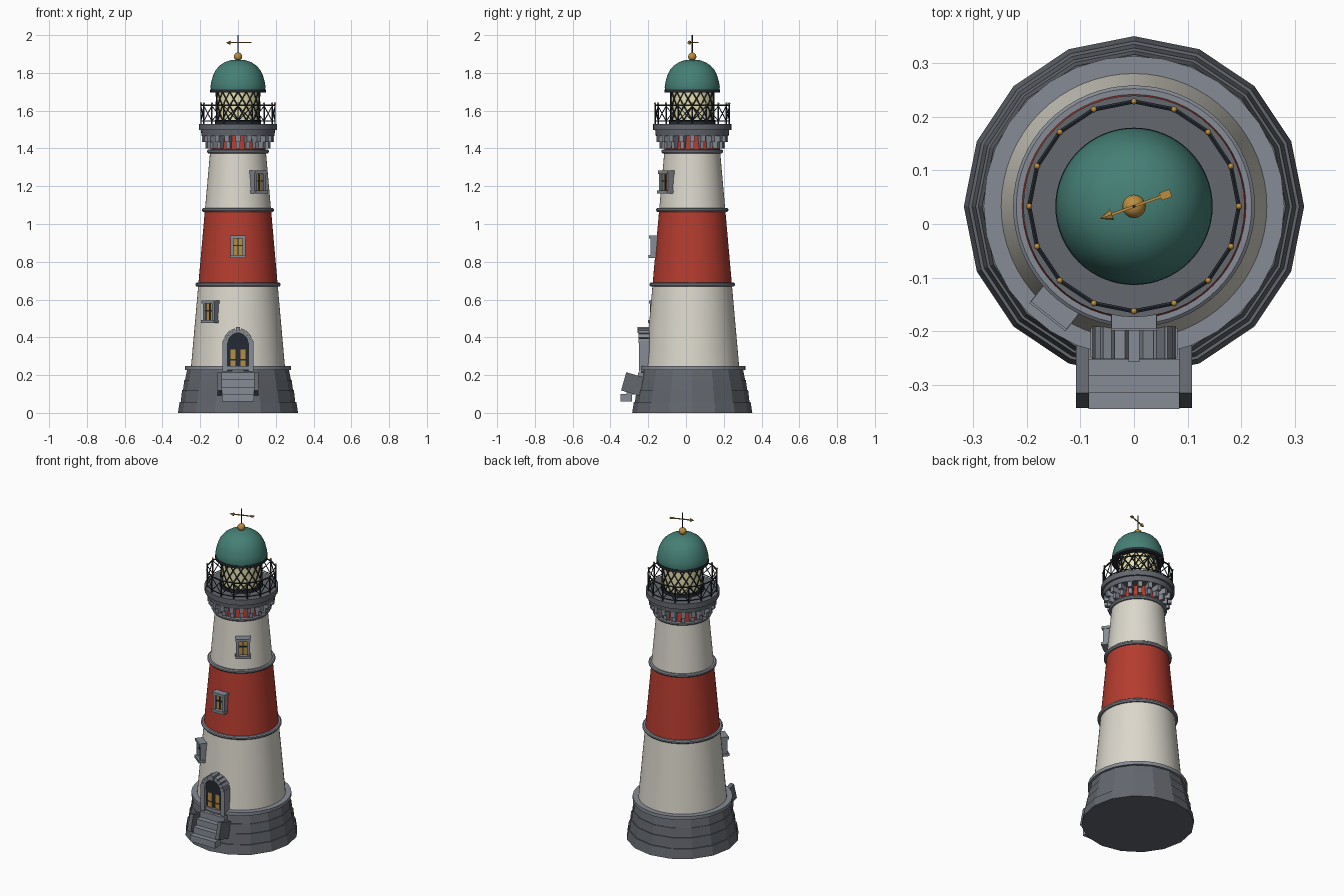
import bpy, bmesh, math
from mathutils import Vector, Matrix

cube = bpy.data.objects.get("Cube")
if cube:
    bpy.data.objects.remove(cube)

AXIS = Vector((0, 0.033, 0))   # tower axis


def material(name, *rgb):
    m = bpy.data.materials.new(name)
    m.use_nodes = True
    m.diffuse_color = (*rgb, 1)
    bsdf = m.node_tree.nodes["Principled BSDF"]
    bsdf.inputs["Base Color"].default_value = (*rgb, 1)
    bsdf.inputs["Roughness"].default_value = 0.8
    return m


WHITE = material("cream_plaster", 0.71, 0.68, 0.6)
RED = material("red_paint", 0.46, 0.045, 0.028)
STONE = material("dark_stone", 0.125, 0.135, 0.155)
TRIM = material("light_stone", 0.24, 0.26, 0.3)
IRON = material("dark_iron", 0.018, 0.024, 0.032)
TEAL = material("green_copper", 0.06, 0.215, 0.18)
GOLD = material("brass", 0.5, 0.27, 0.05)
PANE = material("amber_pane", 0.47, 0.27, 0.06)
GLOW = material("lantern_glass", 0.8, 0.75, 0.42)


def finish(name, bm, *mats, smooth=None):
    bmesh.ops.recalc_face_normals(bm, faces=bm.faces)
    me = bpy.data.meshes.new(name)
    bm.to_mesh(me)
    bm.free()
    ob = bpy.data.objects.new(name, me)
    bpy.context.collection.objects.link(ob)
    for m in mats:
        me.materials.append(m)
    if smooth:
        bpy.ops.object.select_all(action='DESELECT')
        ob.select_set(True)
        bpy.context.view_layer.objects.active = ob
        bpy.ops.object.shade_smooth_by_angle(angle=math.radians(smooth))
    return ob


def polar(r, a, z):
    # angle measured from the front (-y) towards +x
    return AXIS + Vector((r * math.sin(a), -r * math.cos(a), z))


def lathe(name, profile, mat, sides=64, smooth=35):
    bm = bmesh.new()
    rings = [[bm.verts.new(polar(max(r, 1e-4), math.tau * i / sides, z))
              for i in range(sides)] for r, z in profile]
    for a, b in zip(rings, rings[1:]):
        for i in range(sides):
            j = (i + 1) % sides
            bm.faces.new((a[i], a[j], b[j], b[i]))
    bm.faces.new(rings[0][::-1])
    bm.faces.new(rings[-1])
    return finish(name, bm, mat, smooth=smooth)


def drum(name, r, z0, z1, mat, **kw):
    return lathe(name, [(r, z0), (r, z1)], mat, **kw)


def add_box(bm, center, size, frame=Matrix()):
    m = frame @ Matrix.Translation(center) @ Matrix.Diagonal((*size, 1))
    bmesh.ops.create_cube(bm, size=1, matrix=m)


def add_strut(bm, p, q, r, sides=6):
    d = q - p
    m = Matrix.Translation((p + q) / 2) @ d.to_track_quat('Z', 'Y').to_matrix().to_4x4()
    bmesh.ops.create_cone(bm, cap_ends=True, segments=sides, radius1=r, radius2=r,
                          depth=d.length, matrix=m)


def add_ball(bm, p, r, n=8):
    bmesh.ops.create_uvsphere(bm, u_segments=2 * n, v_segments=n, radius=r,
                              matrix=Matrix.Translation(p))


def boxes(name, items, mat, frame=Matrix()):
    bm = bmesh.new()
    for c, s in items:
        add_box(bm, c, s, frame)
    return finish(name, bm, mat)


def wall_frame(angle, r, z):
    # local -y points out of the wall
    return Matrix.Translation(polar(r, angle, z)) @ Matrix.Rotation(angle, 4, 'Z')


def tower_radius(z):
    return 0.248 - (z - 0.25) * 0.0885


# Stepped stone plinth and its collar
courses = [(0.318, 0), (0.309, 0.058), (0.303, 0.058), (0.296, 0.12), (0.291, 0.12),
           (0.284, 0.175), (0.28, 0.175), (0.27, 0.226)]
lathe("plinth", courses, STONE, sides=16, smooth=None)
drum("plinth_collar", 0.281, 0.226, 0.247, TRIM, sides=32)

# Tapered tower, painted in bands by height
levels = [0.24, 0.46, 0.68, 0.88, 1.078, 1.23, 1.385, 1.48]
tower = lathe("tower", [(tower_radius(z), z) for z in levels], WHITE)
tower.data.materials.append(RED)
for f in tower.data.polygons:
    if 0.68 < f.center.z < 1.078 or f.center.z > 1.385:
        f.material_index = 1
for name, z in (("lower_band", 0.68), ("middle_band", 1.075), ("upper_band", 1.385)):
    r = tower_radius(z)
    lathe(name, [(r, z - 0.011), (r + 0.01, z - 0.011), (r + 0.016, z - 0.004),
                 (r + 0.016, z + 0.004), (r + 0.01, z + 0.009), (r, z + 0.009)], TRIM)

# Gallery deck on stepped corbels
bm = bmesh.new()
for i in range(20):
    f = wall_frame(math.tau * i / 20, 0.13, 0)
    add_box(bm, (0, -0.028, 1.452), (0.025, 0.064, 0.036), f)
    add_box(bm, (0, -0.02, 1.418), (0.021, 0.045, 0.034), f)
finish("gallery_corbels", bm, TRIM)
lathe("gallery_deck", [(0.14, 1.467), (0.193, 1.467), (0.196, 1.497), (0.207, 1.497),
                       (0.207, 1.53), (0.1, 1.53)], STONE, sides=48)

# Railing: posts, rails and cross braces
POSTS, RAIL_R = 16, 0.196
bm, knobs = bmesh.new(), bmesh.new()
for i in range(POSTS):
    a, b = math.tau * i / POSTS, math.tau * (i + 1) / POSTS
    add_strut(bm, polar(RAIL_R, a, 1.525), polar(RAIL_R, a, 1.635), 0.004)
    for z, r in ((1.628, 0.0045), (1.545, 0.003)):
        add_strut(bm, polar(RAIL_R, a, z), polar(RAIL_R, b, z), r)
    for u, v in ((a, b), (b, a)):
        add_strut(bm, polar(RAIL_R, u, 1.545), polar(RAIL_R, v, 1.625), 0.0025)
    add_ball(knobs, polar(RAIL_R, a, 1.638), 0.006, 4)
finish("gallery_railing", bm, IRON)
finish("railing_knobs", knobs, GOLD, smooth=60)

# Lantern room with diagonal lattice
drum("lantern_base", 0.122, 1.525, 1.55, IRON)
drum("lantern_glass", 0.113, 1.55, 1.7, GLOW)
bm = bmesh.new()
for i in range(16):
    for turn in (-1, 1):
        path = [polar(0.116, math.tau * i / 16 + turn * math.radians(45) * k / 4,
                      1.55 + 0.15 * k / 4) for k in range(5)]
        for p, q in zip(path, path[1:]):
            add_strut(bm, p, q, 0.0035)
finish("lantern_lattice", bm, IRON)

# Domed roof with dark eaves
drum("roof_eaves", 0.147, 1.696, 1.712, IRON)
lathe("roof_dome", [(0.143, 1.71), (0.146, 1.725), (0.141, 1.755), (0.132, 1.786),
                    (0.118, 1.815), (0.098, 1.838), (0.072, 1.856), (0.04, 1.867),
                    (0, 1.871)], TEAL, smooth=60)

# Finial and wind vane
bm = bmesh.new()
add_ball(bm, polar(0, 0, 1.886), 0.022)
finish("finial_ball", bm, GOLD, smooth=60)
bm = bmesh.new()
add_strut(bm, polar(0, 0, 1.89), polar(0, 0, 2.0), 0.003)
finish("vane_rod", bm, IRON)
bm = bmesh.new()
vane = Matrix.Translation(polar(0, 0, 1.96)) @ Matrix.Rotation(math.radians(20), 4, 'Z')
add_box(bm, (0, 0, 0), (0.12, 0.005, 0.005), vane)
add_box(bm, (0.063, 0, 0), (0.02, 0.015, 0.006), vane)
bmesh.ops.create_cone(bm, cap_ends=True, segments=8, radius1=0.011, radius2=0, depth=0.024,
                      matrix=vane @ Matrix.Translation((-0.056, 0, 0))
                      @ Matrix.Rotation(-math.pi / 2, 4, 'Y'))
finish("wind_vane", bm, GOLD)

# Windows: stone surround, amber pane, dark glazing bars
for name, deg, z in (("lower", -38, 0.535), ("middle", 0, 0.88), ("upper", 38, 1.222)):
    f = wall_frame(math.radians(deg), tower_radius(z), z)
    sides = [((s * 0.031, -0.005, 0), (0.016, 0.05, 0.104)) for s in (-1, 1)]
    boxes(name + "_window_frame", sides + [((0, -0.008, 0.052), (0.084, 0.056, 0.016)),
                                           ((0, -0.01, -0.052), (0.086, 0.06, 0.016))], TRIM, f)
    boxes(name + "_window_pane", [((0, 0, 0), (0.05, 0.034, 0.094))], PANE, f)
    boxes(name + "_window_bars", [((0, -0.018, 0), (0.007, 0.008, 0.09)),
                                  ((0, -0.018, 0.006), (0.048, 0.008, 0.007))], IRON, f)

# Doorway: jambs, arch stones, dark arched leaf with amber panels
ARCH_Z = 0.37
boxes("door_jambs", [((s * 0.068, -0.222, 0.3), (0.027, 0.055, 0.16)) for s in (-1, 1)], TRIM)
bm = bmesh.new()
for i in range(9):
    f = (Matrix.Translation((0, -0.222, ARCH_Z))
         @ Matrix.Rotation(math.radians(-80 + 20 * i), 4, 'Y'))
    key = 0.006 if i == 4 else 0
    add_box(bm, (0, -key / 2, 0.065 + key / 2), (0.021, 0.06 + key, 0.026 + key), f)
finish("door_arch", bm, TRIM)
bm = bmesh.new()
add_strut(bm, Vector((0, -0.235, ARCH_Z)), Vector((0, -0.18, ARCH_Z)), 0.056, 32)
add_box(bm, (0, -0.207, 0.295), (0.112, 0.05, 0.15))
finish("door_leaf", bm, IRON)
boxes("door_panels", [((s * 0.026, -0.233, z), (0.028, 0.006, h))
                      for s in (-1, 1) for z, h in ((0.255, 0.045), (0.31, 0.05))], PANE)

# Front steps with tilted side blocks
boxes("front_steps", [((0, -0.316 + 0.031 * i, 0.08 + 0.038 * i), (0.17, 0.06, 0.04))
                      for i in range(4)], TRIM)
for side, s in (("left", 1), ("right", -1)):
    f = (Matrix.Translation((s * 0.096, -0.282, 0.153))
         @ Matrix.Rotation(math.radians(-16), 4, 'X'))
    boxes(side + "_step_block", [((0, 0, 0), (0.024, 0.1, 0.1))], STONE, f)
